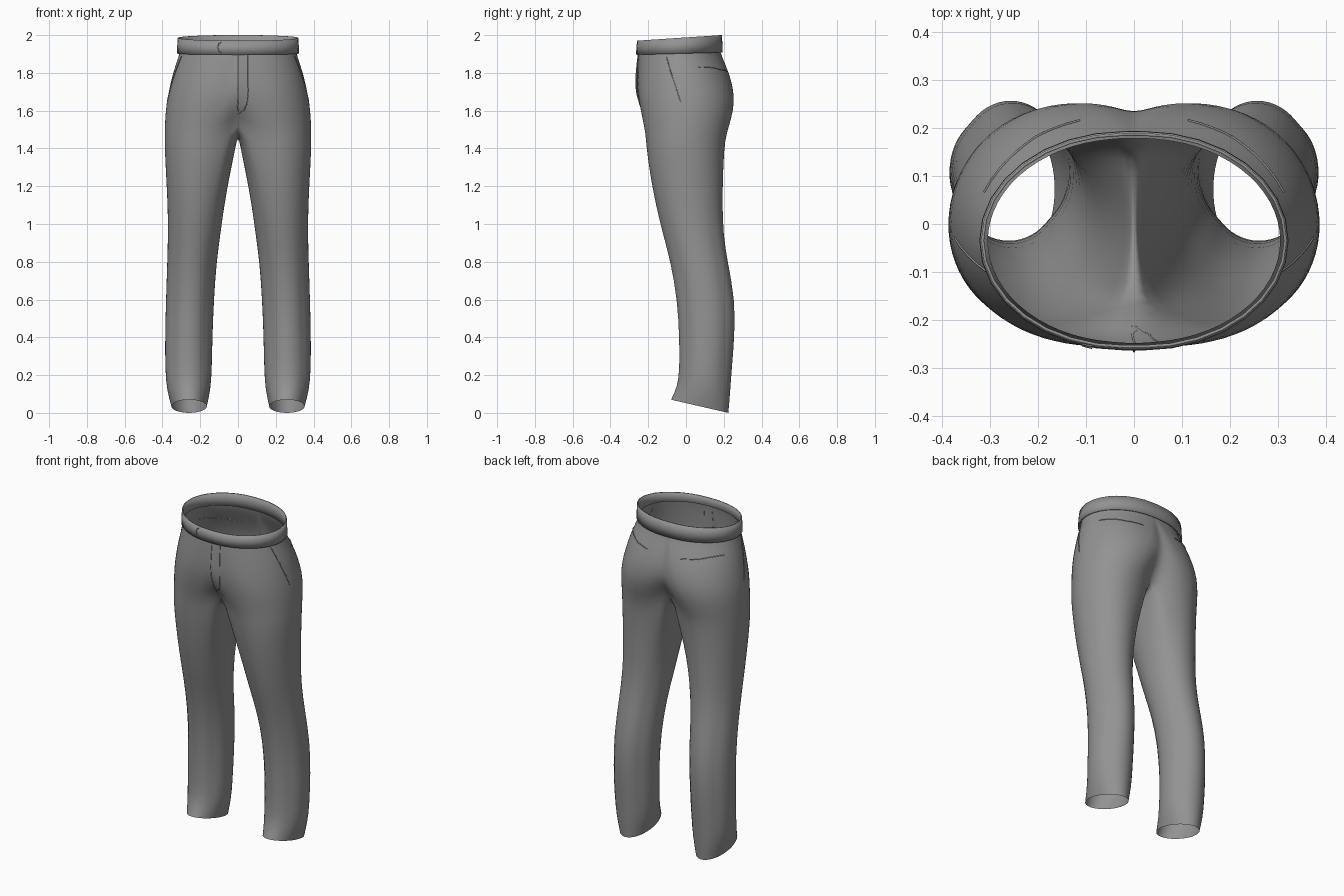
import bpy, bmesh, math
from mathutils import Vector
from mathutils.bvhtree import BVHTree

if "Cube" in bpy.data.objects:
    bpy.data.objects.remove(bpy.data.objects["Cube"])

N = 32  # points around one leg
cloth = bpy.data.materials.new("dark_grey_cloth")
cloth.diffuse_color = (.29, .29, .29, 1)
cloth.use_nodes = True
cloth.node_tree.nodes["Principled BSDF"].inputs["Base Color"].default_value = cloth.diffuse_color


def section(z, xi, xo, yf, yb, cx, k, tilt=0, pf=0, pb=0, lift=0):
    """Closed ring: round outside, inner half blends from round (k=0) to square (k=1)."""
    ym, ry, ring = (yf + yb) / 2, (yb - yf) / 2, []
    for i in range(N):
        a = 2 * math.pi * i / N
        c, s = math.cos(a), math.sin(a)
        m = max(abs(c), abs(s))
        kk = k if c < -1e-6 or k < 0 else 0
        u, v = c + kk * (c / m - c), s + kk * (s / m - s)
        x = cx + u * ((xo - cx) if u > 0 else (cx - xi))
        inner = max(0.0, -u) ** 2
        y = ym + v * ry + inner * abs(v) * (pf if v < 0 else -pb)
        zz = z - tilt * v + lift * inner * v * v
        ring.append((0.0 if x < 1e-4 else x, y, zz))
    return ring


def loft(name, rings):
    """Skin the rings, drop the wall on the centre plane, mirror to the other side."""
    bm = bmesh.new()
    rows = [[bm.verts.new(p) for p in r] for r in rings]
    for a, b in zip(rows, rows[1:]):
        for i in range(N):
            j = (i + 1) % N
            q = (a[i], b[i], b[j], a[j])
            if any(v.co.x > 1e-6 for v in q):
                bm.faces.new(q).smooth = True
    bmesh.ops.delete(bm, geom=[v for v in bm.verts if not v.link_faces], context='VERTS')
    me = bpy.data.meshes.new(name)
    bm.to_mesh(me)
    bm.free()
    me.materials.append(cloth)
    ob = bpy.data.objects.new(name, me)
    bpy.context.collection.objects.link(ob)
    ob.modifiers.new("mirror", 'MIRROR').use_clip = True
    return ob


# seat: z, outer x, front y, back y, centre x, front pull, back pull, lift
seat = [
    (1.925, .307, -.248, .179, .02, 0, 0, 0),
    (1.895, .313, -.253, .186, .025, 0, 0, 0),
    (1.80, .346, -.256, .228, .06, -.010, .010, 0),
    (1.72, .364, -.257, .250, .09, -.012, .015, 0),
    (1.64, .380, -.247, .256, .13, -.008, .025, .02),
    (1.56, .387, -.231, .242, .16, .01, .050, .04),
    (1.475, .389, -.214, .214, .19, .05, .065, .08),
]
# legs: z, inner x, outer x, front y, back y, hem tilt, squareness
legs = [
    (1.40, .014, .389, -.210, .203, 0, .35),
    (1.25, .045, .381, -.189, .196, 0, .15),
    (1.10, .072, .373, -.160, .194, 0, .03),
    (.95, .092, .371, -.124, .198, 0, -.05),
    (.80, .113, .375, -.082, .221, 0, -.10),
    (.60, .127, .382, -.047, .261, 0, -.13),
    (.40, .135, .387, -.036, .258, 0, -.13),
    (.22, .138, .386, -.035, .241, .01, -.10),
    (.12, .145, .377, -.046, .234, .02, -.05),
    (.035, .165, .353, -.080, .225, .035, 0),
]
rings = [section(z, 0, xo, yf, yb, cx, 1, 0, pf, pb, lift)
         for z, xo, yf, yb, cx, pf, pb, lift in seat]
rings += [section(z, xi, xo, yf, yb, (xi + xo) / 2, k, tilt)
          for z, xi, xo, yf, yb, tilt, k in legs]
trousers = loft("seat_and_legs", rings)
trousers.modifiers.new("smooth", 'SUBSURF').levels = 1

# waistband, higher at the back
band = loft("waistband", [
    section(1.902, 0, .317, -.258, .188, .02, 1, -.006),
    section(1.942, 0, .316, -.257, .187, .02, 1, -.010),
    section(1.985, 0, .313, -.253, .184, .02, 1, -.015)])
thick = band.modifiers.new("thickness", 'SOLIDIFY')
thick.thickness, thick.offset = .006, -1

# seams: thin cords laid onto the cloth
deps = bpy.context.evaluated_depsgraph_get()
trees = {o: BVHTree.FromObject(o, deps) for o in (trousers, band)}


def seam(name, pts, target=trousers, radius=.0025):
    pts = [Vector(p) for p in pts]
    path = [a.lerp(b, t / 8) for a, b in zip(pts, pts[1:]) for t in range(8)] + [pts[-1]]
    cu = bpy.data.curves.new(name, 'CURVE')
    cu.dimensions, cu.bevel_depth, cu.bevel_resolution = '3D', radius, 1
    sp = cu.splines.new('POLY')
    sp.points.add(len(path) - 1)
    for p, q in zip(sp.points, path):
        hit, normal = trees[target].find_nearest(q)[:2]
        p.co = (*(hit + normal * .001), 1)
    cu.materials.append(cloth)
    bpy.context.collection.objects.link(bpy.data.objects.new(name, cu))


# fly
seam("fly_opening", [(0, -.27, 1.9), (0, -.28, 1.7), (0, -.25, 1.58)])
seam("fly_stitching", [(.055, -.27, 1.9), (.055, -.28, 1.68), (.047, -.27, 1.63),
                       (.028, -.25, 1.595), (0, -.23, 1.57)])
# waistband tab end
seam("waistband_tab", [(-.09, -.27, 1.965), (-.105, -.27, 1.957), (-.112, -.27, 1.937),
                       (-.105, -.27, 1.915), (-.09, -.27, 1.905)], band)
# pockets on both sides
for side, s in (("right", -1), ("left", 1)):
    seam(side + "_front_pocket", [(s * .31, -.11, 1.89), (s * .38, -.03, 1.65)])
    seam(side + "_back_pocket", [(s * .12, .25, 1.825), (s * .22, .21, 1.832),
                                 (s * .32, .07, 1.835)])
